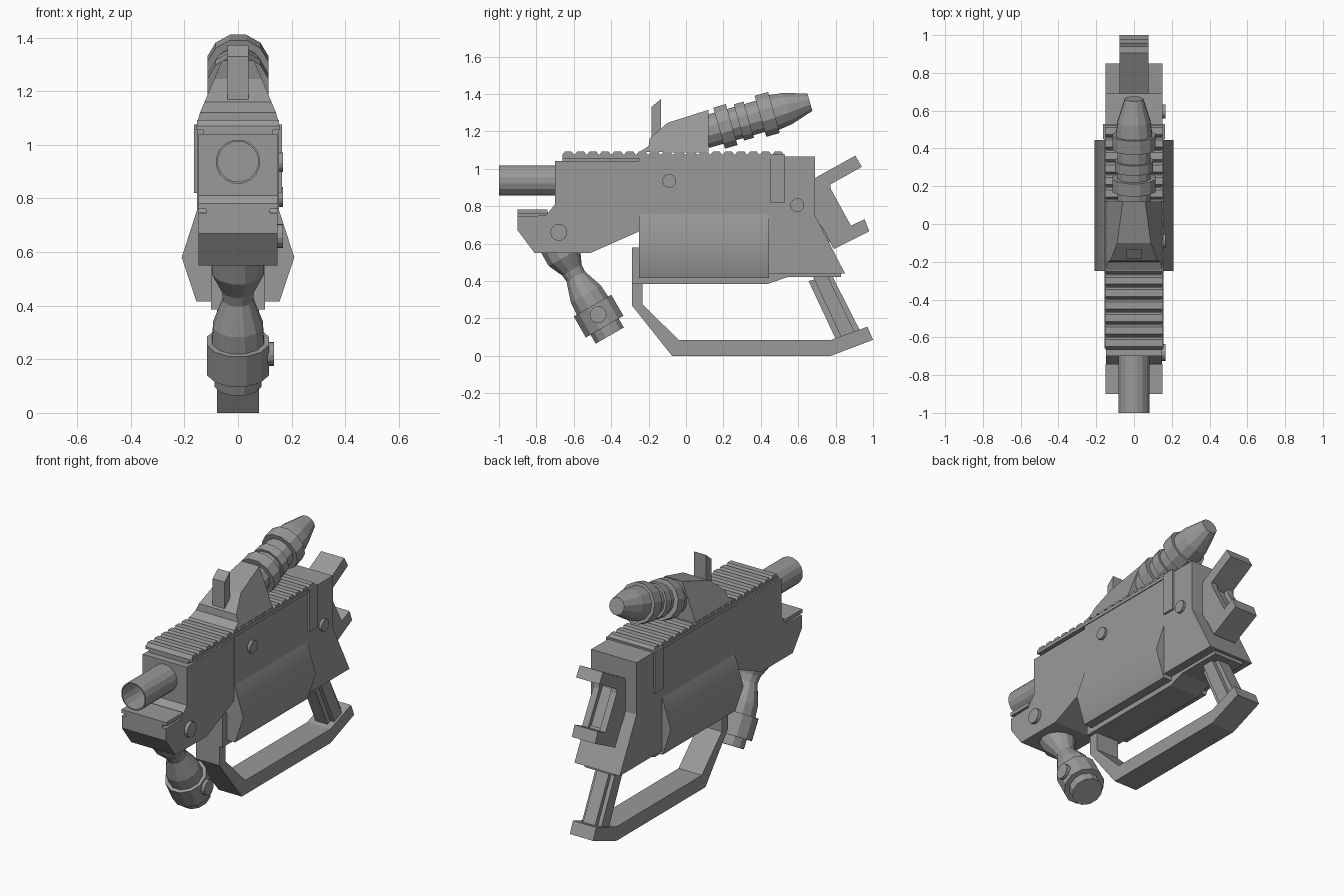
import bpy, bmesh, math
from mathutils import Vector

cube = bpy.data.objects.get("Cube")
if cube:
    bpy.data.objects.remove(cube)

grey = bpy.data.materials.new("gunmetal_grey")
grey.use_nodes = True
GREY = (0.32, 0.32, 0.32, 1)
grey.diffuse_color = GREY
grey.node_tree.nodes["Principled BSDF"].inputs["Base Color"].default_value = GREY


def finish(bm, name):
    bmesh.ops.recalc_face_normals(bm, faces=bm.faces)
    mesh = bpy.data.meshes.new(name)
    bm.to_mesh(mesh)
    bm.free()
    mesh.materials.append(grey)
    ob = bpy.data.objects.new(name, mesh)
    bpy.context.collection.objects.link(ob)
    return ob


def slab(name, pts, half, centre=0, taper=None):
    """Side profile of (y, z) points, extruded across x; taper(z) sets a half width."""
    bm = bmesh.new()
    width = taper or (lambda z: half)
    sides = [[bm.verts.new((centre + s * width(z), y, z)) for y, z in pts] for s in (-1, 1)]
    for side in sides:
        bm.faces.new(side)
    n = len(pts)
    for i in range(n):
        j = (i + 1) % n
        bm.faces.new((sides[0][i], sides[0][j], sides[1][j], sides[1][i]))
    return finish(bm, name)


def box(name, y0, y1, z0, z1, half, centre=0):
    return slab(name, [(y0, z0), (y1, z0), (y1, z1), (y0, z1)], half, centre)


def lathe(name, origin, axis, profile, sides=12):
    """Turn (distance, radius) pairs around an axis."""
    bm = bmesh.new()
    axis = Vector(axis).normalized()
    u = axis.orthogonal().normalized() if axis.x else Vector((1, 0, 0))
    v = axis.cross(u)
    rings = []
    for s, r in profile:
        c = Vector(origin) + axis * s
        angles = [math.tau * (k + 0.5) / sides for k in range(sides)]
        rings.append([bm.verts.new(c + (u * math.cos(a) + v * math.sin(a)) * r) for a in angles])
    for a, b in zip(rings, rings[1:]):
        for k in range(sides):
            m = (k + 1) % sides
            bm.faces.new((a[k], a[m], b[m], b[k]))
    bm.faces.new(rings[0])
    bm.faces.new(rings[-1])
    return finish(bm, name)


# Receiver: slimmer front half with chin, then the rear half
slab("front_receiver", [(-0.7, 1.04), (-0.7, 0.81), (-0.75, 0.75), (-0.9, 0.745), (-0.9, 0.67),
                        (-0.81, 0.55), (-0.51, 0.55), (-0.25, 0.665), (-0.25, 1.04)], 0.148)
slab("rear_receiver", [(-0.25, 1.065), (-0.25, 0.44), (0.85, 0.44), (0.69, 0.75), (0.69, 1.065)], 0.152)
box("chin_rail_neck", -0.9, -0.72, 0.74, 0.765, 0.12)
box("chin_rail_cap", -0.9, -0.74, 0.76, 0.782, 0.15)
box("side_clip", 0.45, 0.53, 0.82, 1.075, 0.164)

# Barrel with a bored muzzle
lathe("barrel", (0, -0.65, 0.937), (0, -1, 0), [(0, 0.083), (0.35, 0.083), (0.35, 0.076), (0.1, 0.076)], 16)

# Top rail with chamfered teeth
box("top_rail_neck", -0.66, 0.53, 1.03, 1.06, 0.13)
box("top_rail", -0.66, 0.53, 1.055, 1.075, 0.157)
for i in range(18):
    y = -0.63 + i * 0.066
    slab(f"rail_tooth_{i + 1}", [(y - 0.034, 1.07), (y - 0.018, 1.092), (y + 0.018, 1.092), (y + 0.034, 1.07)], 0.152)

# Magazine: six-sided prism running along the receiver
section = [(0.15, 0.765), (0.21, 0.58), (0.155, 0.415)]
section += [(-x, z) for x, z in reversed(section)]
bm = bmesh.new()
ends = [[bm.verts.new((x, y, z)) for x, z in section] for y in (-0.25, 0.445)]
for e in ends:
    bm.faces.new(e)
for i in range(6):
    j = (i + 1) % 6
    bm.faces.new((ends[0][i], ends[0][j], ends[1][j], ends[1][i]))
magazine = finish(bm, "magazine")
bpy.ops.object.select_all(action="DESELECT")
magazine.select_set(True)
bpy.context.view_layer.objects.active = magazine
bpy.ops.object.shade_smooth_by_angle(angle=math.radians(40))

# Tray under the magazine, hand guard and grip
slab("magazine_tray", [(-0.29, 0.58), (-0.29, 0.385), (0.44, 0.385), (0.54, 0.42), (0.83, 0.42), (0.83, 0.45),
                       (0.44, 0.45), (0.44, 0.415), (-0.25, 0.415), (-0.25, 0.58)], 0.1)
slab("hand_guard", [(-0.29, 0.39), (-0.29, 0.27), (-0.075, 0), (0.775, 0), (1.0, 0.085), (0.97, 0.155),
                    (0.775, 0.085), (-0.04, 0.085), (-0.232, 0.275), (-0.232, 0.39)], 0.078)
slab("grip_core", [(0.655, 0.4), (0.80, 0.09), (0.93, 0.135), (0.78, 0.43)], 0.04)
slab("grip_cheeks", [(0.68, 0.42), (0.83, 0.1), (0.905, 0.12), (0.755, 0.43)], 0.065)

# Rear bracket: two arms joined by a slotted back
slab("upper_rear_arm", [(0.68, 0.945), (0.905, 1.07), (0.94, 1.01), (0.77, 0.915), (0.68, 0.87)], 0.078)
slab("lower_rear_arm", [(0.70, 0.74), (0.79, 0.57), (0.98, 0.665), (0.955, 0.73), (0.87, 0.69)], 0.078)
spine = [(0.68, 0.93), (0.77, 0.925), (0.775, 0.89), (0.885, 0.69), (0.79, 0.6), (0.68, 0.75)]
for side, name in ((1, "left"), (-1, "right")):
    slab(f"{name}_bracket_cheek", spine, 0.02, side * 0.058)
slab("bracket_core", [(y - 0.03, z) for y, z in spine], 0.04)

# Sight mount, narrowing upwards, with an upright post
slab("sight_mount", [(-0.25, 1.09), (-0.2, 1.12), (-0.195, 1.16), (-0.1, 1.245), (0.12, 1.315), (0.12, 1.085)],
     0, taper=lambda z: 0.15 - max(0, z - 1.1) * 0.42)
slab("sight_post", [(-0.185, 1.12), (-0.185, 1.33), (-0.135, 1.372), (-0.135, 1.18)], 0.04)

# Scope
lathe("scope", (0, 0.1, 1.195), (0, 0.962, 0.275),
      [(0, 0.09), (0.08, 0.09), (0.08, 0.118), (0.15, 0.118), (0.15, 0.09), (0.19, 0.09), (0.19, 0.104),
       (0.245, 0.104), (0.245, 0.09), (0.31, 0.09), (0.31, 0.118), (0.385, 0.118), (0.385, 0.1),
       (0.46, 0.09), (0.585, 0.05)], 12)

# Angled front lamp hanging from the chin
lamp_top, lamp_axis = Vector((0, -0.68, 0.58)), (0, 0.5, -0.866)
lathe("front_lamp", lamp_top, lamp_axis,
      [(-0.02, 0.1), (0.06, 0.1), (0.14, 0.062), (0.18, 0.058), (0.29, 0.096), (0.36, 0.1), (0.36, 0.12),
       (0.49, 0.12), (0.49, 0.09), (0.545, 0.09)], 12)

# Bolts on the left side
for name, y, z, r, x in (("chin_bolt", -0.68, 0.66, 0.045, 0.14), ("upper_bolt", -0.09, 0.935, 0.037, 0.14),
                         ("rear_bolt", 0.595, 0.805, 0.037, 0.14), ("lamp_switch", -0.47, 0.22, 0.045, 0.107)):
    lathe(name, (x, y, z), (1, 0, 0), [(0, r), (0.028, r)], 14)
